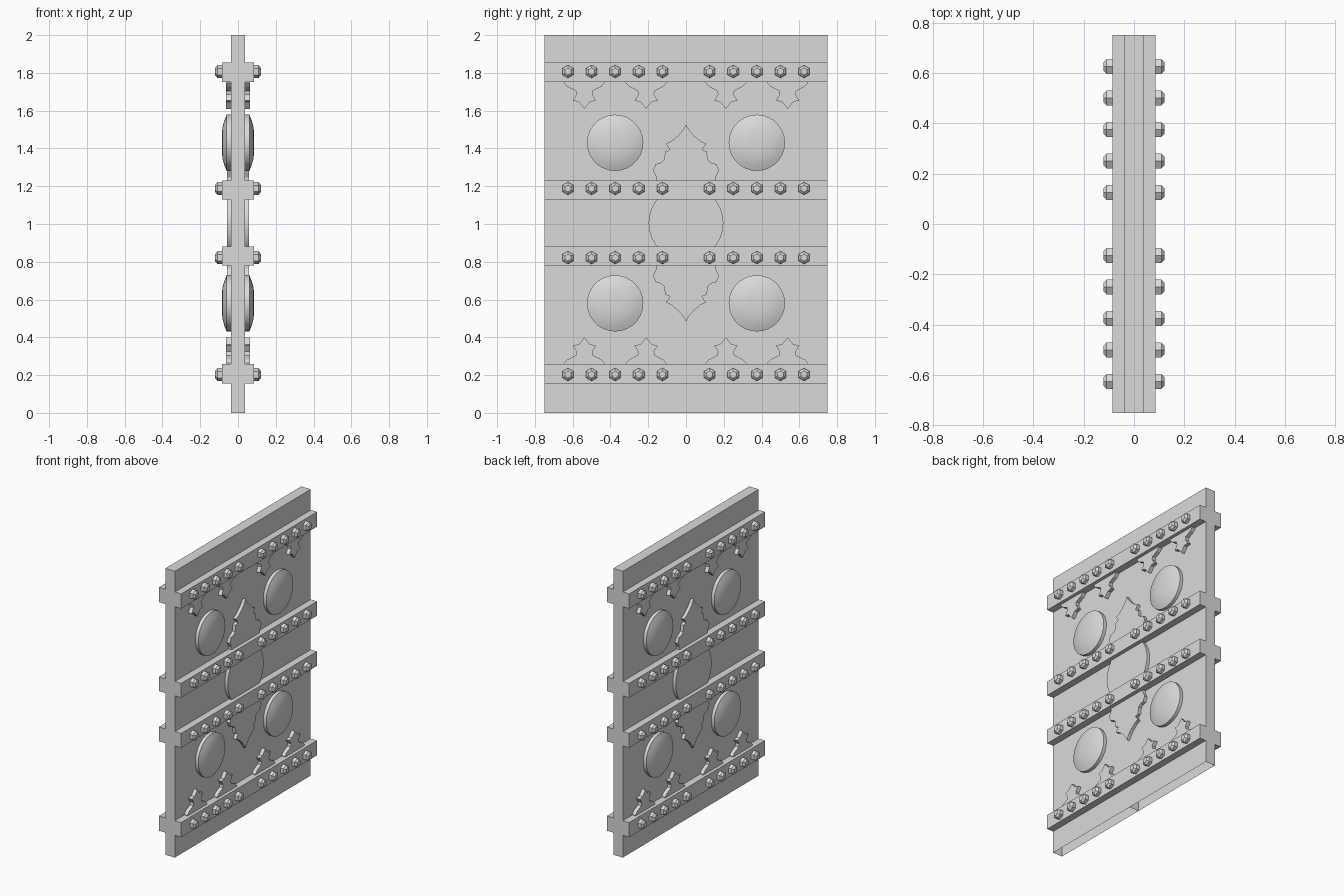
import bpy, bmesh, math

MID = 1.005        # height of the pattern's mirror line
FACE = 0.037       # half thickness of the door panel
BAND = 0.086       # outer face of the straps

if "Cube" in bpy.data.objects:
    bpy.data.objects.remove(bpy.data.objects["Cube"], do_unlink=True)

grey = bpy.data.materials.new("plain_grey")
grey.use_nodes = True
COLOUR = (0.7, 0.7, 0.7, 1)
grey.diffuse_color = COLOUR
grey.node_tree.nodes["Principled BSDF"].inputs["Base Color"].default_value = COLOUR


def finish(name, bm, mirror="", height=MID, smooth=None):
    """Turn a bmesh into an object mirrored over the given axes."""
    bmesh.ops.recalc_face_normals(bm, faces=bm.faces)
    mesh = bpy.data.meshes.new(name)
    bm.to_mesh(mesh)
    bm.free()
    mesh.materials.append(grey)
    if smooth:
        for p in mesh.polygons:
            p.use_smooth = True
        mesh.set_sharp_from_angle(angle=math.radians(smooth))
    obj = bpy.data.objects.new(name, mesh)
    obj.location.z = height
    bpy.context.collection.objects.link(obj)
    if mirror:
        mod = obj.modifiers.new("mirror", 'MIRROR')
        mod.use_axis = [axis in mirror for axis in "xyz"]
        mod.use_mirror_merge = False
    return obj


def plate(bm, outline, x0, x1):
    """Extrude a (y, z) outline along x."""
    face = bm.faces.new([bm.verts.new((x0, y, z)) for y, z in outline])
    new = bmesh.ops.extrude_face_region(bm, geom=[face], use_keep_orig=True)["geom"]
    bmesh.ops.translate(bm, vec=(x1 - x0, 0, 0),
                        verts=[v for v in new if isinstance(v, bmesh.types.BMVert)])


def turned(bm, y, z, sides, profile, start=0.0):
    """Stack rings of (radius, x) and cap the last one."""
    rings = [[bm.verts.new((x, y + r * math.cos(start + math.tau * i / sides),
                            z + r * math.sin(start + math.tau * i / sides)))
              for i in range(sides)] for r, x in profile]
    for a, b in zip(rings, rings[1:]):
        for i in range(sides):
            j = (i + 1) % sides
            bm.faces.new((a[i], a[j], b[j], b[i]))
    bm.faces.new(rings[-1])


def rect(y0, y1, z0, z1):
    return [(y0, z0), (y1, z0), (y1, z1), (y0, z1)]


def symmetric(half):
    """Complete an outline from its +y half, tip first."""
    return half + [(-y, z) for y, z in reversed(half) if y > 0]


# Door panel: two leaves, open underneath
bm = bmesh.new()
plate(bm, rect(0, 0.75, -1, 1), -FACE, FACE)
bm.normal_update()
bottom = [f for f in bm.faces if f.calc_center_median().z < -0.99]
bmesh.ops.delete(bm, geom=bottom, context='FACES_ONLY')
finish("door_leaves", bm, "y", 1.0)

# Straps across both faces
for name, z0, z1 in (("inner_straps", 0.125, 0.225), ("outer_straps", 0.747, 0.85)):
    bm = bmesh.new()
    plate(bm, rect(-0.75, 0.75, z0, z1), FACE, BAND)
    finish(name, bm, "xz")

# Hexagonal bolts in rows of five
bm = bmesh.new()
for z in (0.183, 0.802):
    for k in range(1, 6):
        turned(bm, 0.125 * k, z, 6,
               [(0.034, BAND), (0.034, 0.109), (0.019, 0.121)], math.pi / 6)
finish("bolts", bm, "xyz")

# Round domed bosses
bm = bmesh.new()
turned(bm, 0.375, 0.425, 28,
       [(0.149, FACE), (0.149, 0.06), (0.12, 0.072), (0.085, 0.082), (0.04, 0.086)])
finish("domed_bosses", bm, "xyz", smooth=35)

# Central round plate
bm = bmesh.new()
turned(bm, 0, 0, 32, [(0.198, FACE), (0.198, 0.059)])
finish("centre_plate", bm, "x", smooth=35)

# Pointed leaf ornaments above and below the centre plate
leaf = [(0, 0.521), (0.018, 0.49), (0.042, 0.463), (0.075, 0.435), (0.106, 0.42),
        (0.085, 0.389), (0.11, 0.378), (0.116, 0.335), (0.132, 0.32),
        (0.16, 0.312), (0.175, 0.278), (0.155, 0.24), (0.155, 0.18)]
bm = bmesh.new()
plate(bm, symmetric(leaf), FACE, 0.059)
finish("leaf_ornaments", bm, "xz")

# Small star-tipped ornaments growing from the outer straps
star = [(0, -0.605), (0.03, -0.642), (0.062, -0.648), (0.042, -0.68),
        (0.045, -0.7), (0.09, -0.722), (0.108, -0.742), (0.112, -0.79)]
bm = bmesh.new()
for centre in (0.211, 0.538):
    plate(bm, [(centre + y, -z) for y, z in symmetric(star)], FACE, 0.063)
finish("star_ornaments", bm, "xyz")
